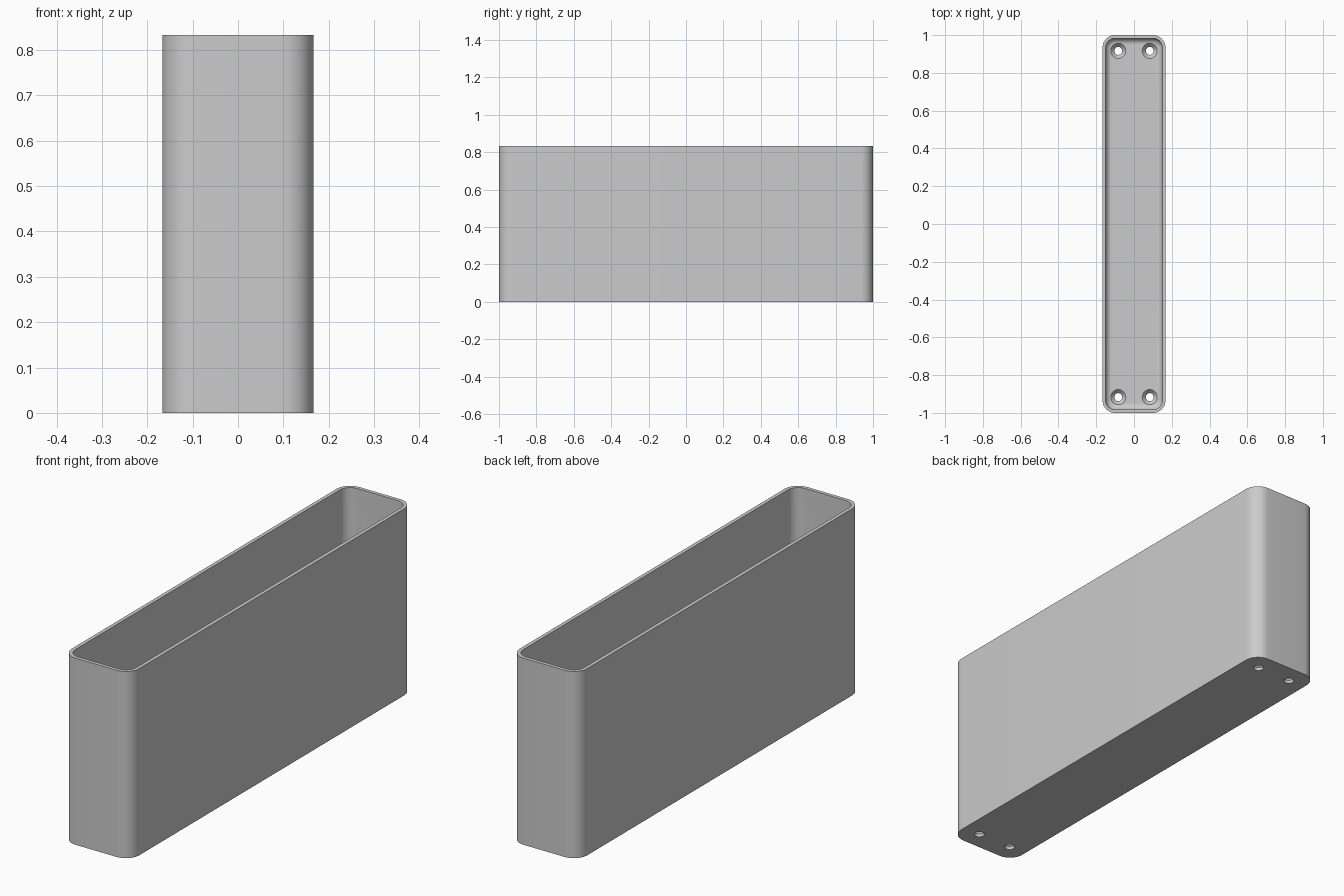
import bpy
import bmesh
from math import sin, cos, pi, radians

HALF_X, HALF_Y, HEIGHT = 1 / 6, 1.0, 0.833
CORNER, WALL, FLOOR, FILLET = 0.066, 0.0167, 0.0333, 0.033

cube = bpy.data.objects.get("Cube")
if cube:
    bpy.data.objects.remove(cube, do_unlink=True)

grey = bpy.data.materials.new("light grey plastic")
grey.use_nodes = True
colour = (0.6, 0.6, 0.6, 1)
grey.diffuse_color = colour
grey.node_tree.nodes["Principled BSDF"].inputs["Base Color"].default_value = colour


def rounded_ring(bm, inset, z, steps=10):
    """Rounded rectangle of vertices, inset from the outer wall."""
    r = CORNER - inset
    ring = []
    for q, (sx, sy) in enumerate([(1, 1), (-1, 1), (-1, -1), (1, -1)]):
        for i in range(steps + 1):
            a = (q + i / steps) * pi / 2
            ring.append(bm.verts.new((sx * (HALF_X - CORNER) + r * cos(a),
                                      sy * (HALF_Y - CORNER) + r * sin(a), z)))
    return ring


def circle_ring(bm, radius, z, steps=32):
    return [bm.verts.new((radius * cos(2 * pi * i / steps),
                          radius * sin(2 * pi * i / steps), z)) for i in range(steps)]


def loft(name, ring_func, profile):
    """Join the rings of a profile into a closed solid."""
    bm = bmesh.new()
    rings = [ring_func(bm, size, z) for size, z in profile]
    for a, b in zip(rings, rings[1:]):
        for i in range(len(a)):
            j = (i + 1) % len(a)
            bm.faces.new((a[i], a[j], b[j], b[i]))
    bm.faces.new(rings[0][::-1])
    bm.faces.new(rings[-1])
    bmesh.ops.recalc_face_normals(bm, faces=bm.faces)
    mesh = bpy.data.meshes.new(name)
    bm.to_mesh(mesh)
    bm.free()
    mesh.materials.append(grey)
    obj = bpy.data.objects.new(name, mesh)
    bpy.context.collection.objects.link(obj)
    return obj


# Open tray: outer wall, rim, inner wall, rounded inner floor edge
profile = [(0, 0), (0, HEIGHT), (WALL, HEIGHT)]
for i in range(9):
    a = i / 8 * pi / 2
    profile.append((WALL + FILLET * (1 - cos(a)), FLOOR + FILLET * (1 - sin(a))))
tray = loft("tray", rounded_ring, profile)

# Countersunk screw holes in the four floor corners
cutters = []
for sx in (-1, 1):
    for sy in (-1, 1):
        cutter = loft("screw_hole_cutter", circle_ring,
                      [(0.021, -0.05), (0.021, 0.013), (0.04, FLOOR), (0.04, 0.1)])
        cutter.location = (sx * HALF_X / 2, sy * (HALF_Y - HALF_X / 2), 0)
        cutter.hide_render = True
        cutters.append(cutter)
        cut = tray.modifiers.new("screw hole", "BOOLEAN")
        cut.operation = "DIFFERENCE"
        cut.solver = "EXACT"
        cut.object = cutter

bpy.ops.object.select_all(action="DESELECT")
bpy.context.view_layer.objects.active = tray
tray.select_set(True)
for name in [m.name for m in tray.modifiers]:
    bpy.ops.object.modifier_apply(modifier=tray.modifiers[0].name)
for cutter in cutters:
    bpy.data.objects.remove(cutter, do_unlink=True)

bpy.ops.object.shade_smooth_by_angle(angle=radians(30))
